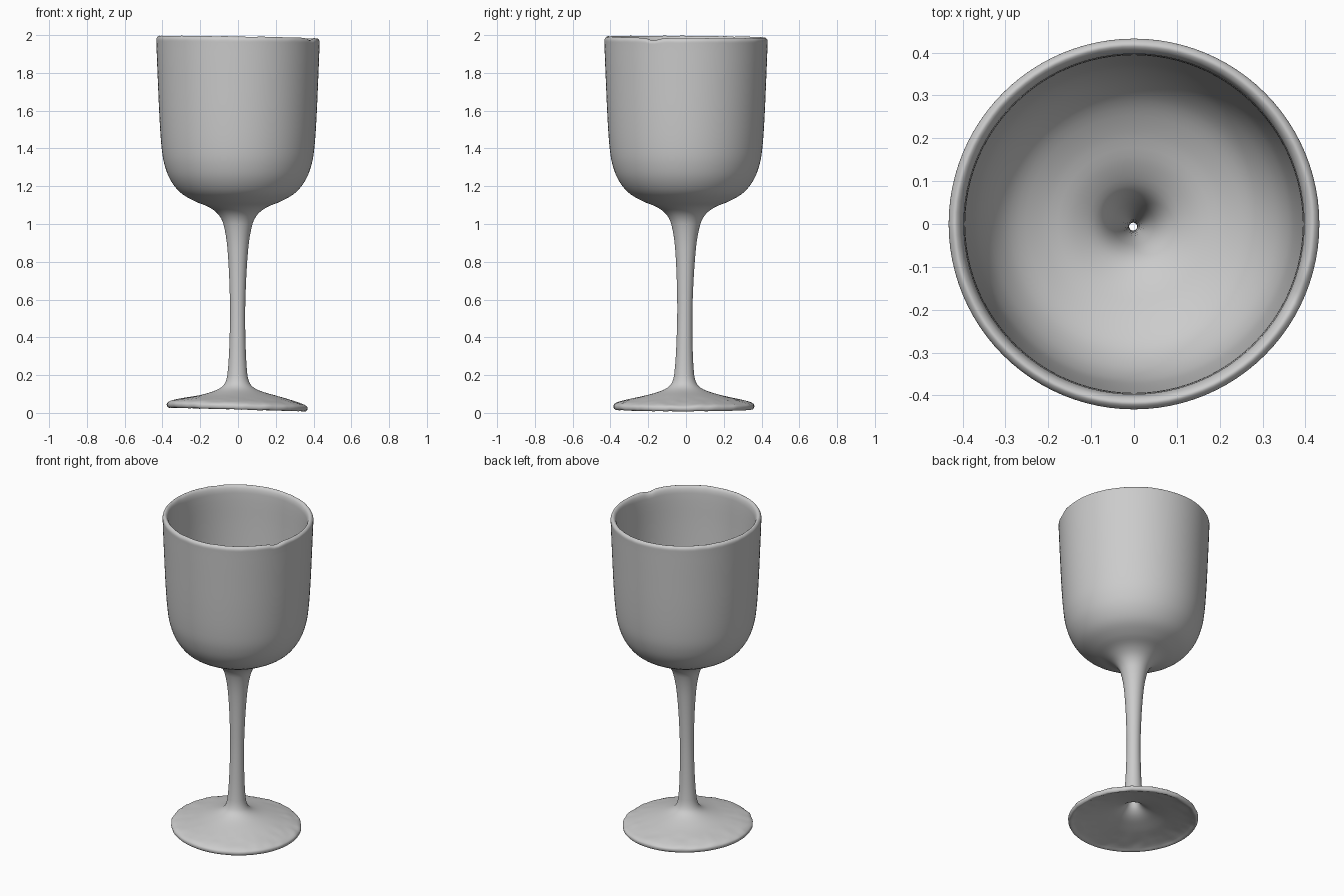
import bpy, bmesh, math, random
from mathutils import Vector, noise

if "Cube" in bpy.data.objects:
    bpy.data.objects.remove(bpy.data.objects["Cube"])

random.seed(3)
SEGMENTS = 96
STEPS = 4

# Outer silhouette (radius, height) from foot edge up to the rim
outer = [(0.362, 0.018), (0.372, 0.028), (0.370, 0.044), (0.345, 0.058),
         (0.27, 0.077), (0.17, 0.101), (0.10, 0.126), (0.067, 0.155),
         (0.052, 0.21), (0.042, 0.39), (0.041, 0.60), (0.055, 0.87),
         (0.077, 1.00), (0.105, 1.052), (0.155, 1.090), (0.23, 1.121),
         (0.307, 1.168), (0.36, 1.237), (0.390, 1.317), (0.404, 1.40),
         (0.415, 1.55), (0.424, 1.75), (0.432, 1.96), (0.431, 1.985)]
# Inside of the bowl, hollow stem and concave underside of the foot
inner = [(0.418, 1.998), (0.404, 1.985), (0.397, 1.95), (0.392, 1.75),
         (0.384, 1.55), (0.373, 1.40), (0.360, 1.325), (0.333, 1.256),
         (0.287, 1.196), (0.215, 1.151), (0.14, 1.120), (0.08, 1.077),
         (0.048, 1.01), (0.024, 0.87), (0.010, 0.60), (0.012, 0.39),
         (0.020, 0.21), (0.036, 0.137), (0.08, 0.098), (0.16, 0.072),
         (0.26, 0.048), (0.335, 0.028)]


def smooth_loop(points):
    """Closed Catmull-Rom curve through the profile points."""
    n, result = len(points), []
    for i in range(n):
        p0, p1, p2, p3 = (Vector(points[(i + k) % n]) for k in (-1, 0, 1, 2))
        # Chord-scaled tangents avoid overshoot where the spacing changes
        d0, d1, d2 = ((b - a).length for a, b in ((p0, p1), (p1, p2), (p2, p3)))
        t1 = (p2 - p0) * d1 / (d0 + d1)
        t2 = (p3 - p1) * d1 / (d1 + d2)
        for s in range(STEPS):
            t = s / STEPS
            result.append(p1 * (2*t**3 - 3*t**2 + 1) + t1 * (t**3 - 2*t**2 + t)
                          + p2 * (3*t**2 - 2*t**3) + t2 * (t**3 - t**2))
    return result


def wear(r, z, a):
    """Ragged rim and foot edge with small chips, and a slight lean."""
    x, y = r * math.cos(a), r * math.sin(a)
    wobble = noise.noise(Vector((x * 22, y * 22, z * 5)))
    if z > 1.9:
        k = (z - 1.9) / 0.1
        chip = math.exp(-((a - math.radians(336)) / 0.10) ** 2)
        side = 0.5 + 0.5 * math.cos(a - math.radians(25))
        z -= k * (0.014 * side + 0.014 * chip + 0.003 * (wobble + 0.5))
    elif z < 0.09 and r > 0.2:
        k = min(1, (r - 0.2) / 0.15)
        z += k * (0.003 * wobble - 0.010 * math.cos(a))
        x += k * 0.004 * wobble * math.cos(a)
        y += k * 0.004 * wobble * math.sin(a)
    lean = max(0, 1 - z / 1.1)
    return x - 0.004 * lean, y - 0.012 * lean, z


# Goblet: one lathed shell, bowl, stem and foot
profile = smooth_loop(outer + inner)
bm = bmesh.new()
rings = []
for i in range(SEGMENTS):
    a = 2 * math.pi * i / SEGMENTS
    rings.append([bm.verts.new(wear(p.x, p.y, a)) for p in profile])
n = len(profile)
for i, ring in enumerate(rings):
    nxt = rings[(i + 1) % SEGMENTS]
    for j in range(n):
        k = (j + 1) % n
        bm.faces.new((ring[j], nxt[j], nxt[k], ring[k]))
bmesh.ops.recalc_face_normals(bm, faces=bm.faces)
mesh = bpy.data.meshes.new("goblet")
bm.to_mesh(mesh)
bm.free()
goblet = bpy.data.objects.new("goblet", mesh)
bpy.context.collection.objects.link(goblet)
bpy.context.view_layer.objects.active = goblet
goblet.select_set(True)
bpy.ops.object.shade_smooth_by_angle(angle=math.radians(50))
